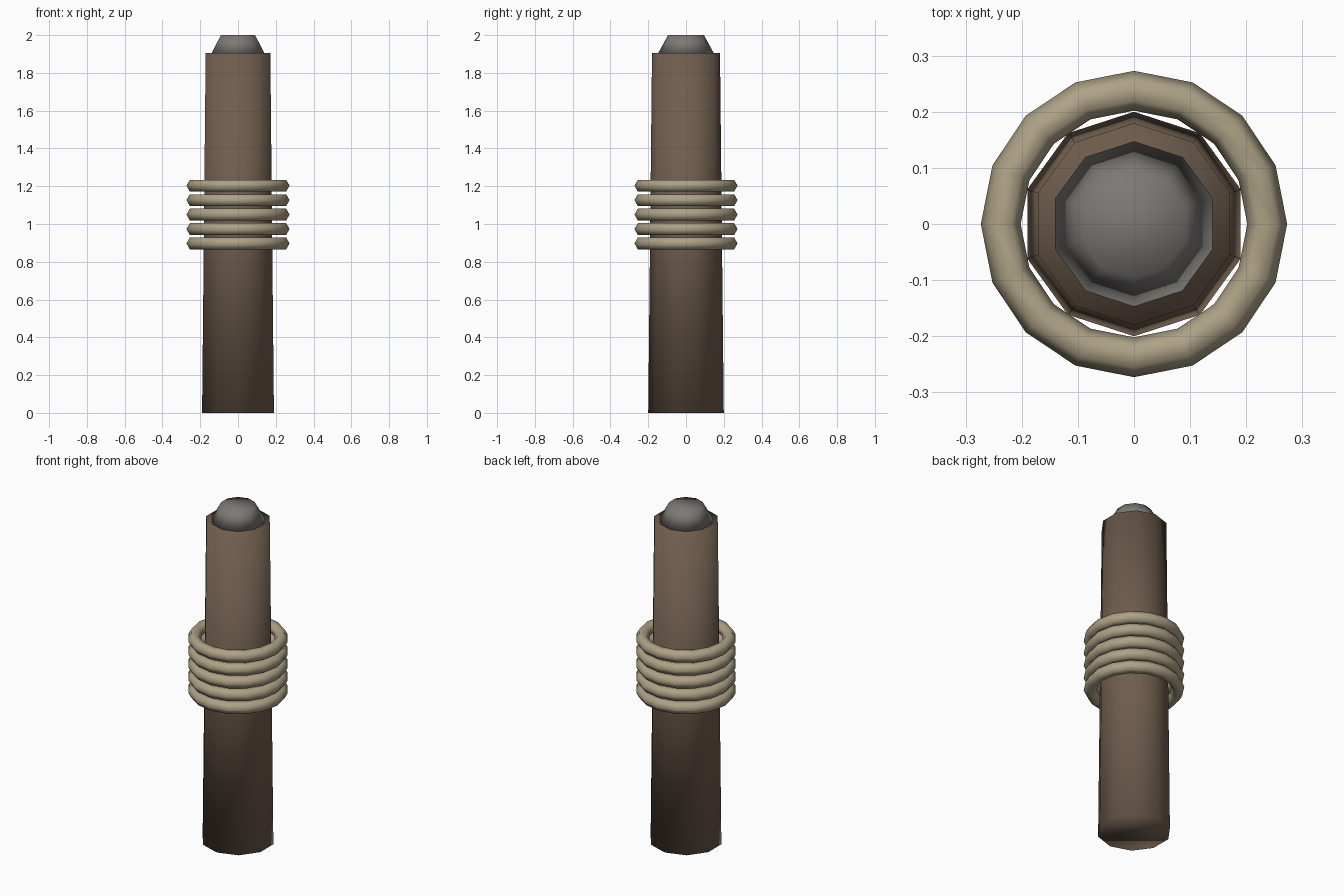
import bpy

if "Cube" in bpy.data.objects:
    bpy.data.objects.remove(bpy.data.objects["Cube"])


def material(name, rgb):
    m = bpy.data.materials.new(name)
    m.diffuse_color = (*rgb, 1)
    m.use_nodes = True
    m.node_tree.nodes["Principled BSDF"].inputs["Base Color"].default_value = m.diffuse_color
    return m


def finish(name, mat):
    ob = bpy.context.object
    ob.name = name
    if mat:
        ob.data.materials.append(mat)
    bpy.ops.object.shade_smooth()


def tapered(name, r1, r2, z1, z2, mat):
    bpy.ops.mesh.primitive_cone_add(vertices=10, radius1=r1, radius2=r2,
                                    depth=z2 - z1, location=(0, 0, (z1 + z2) / 2))
    finish(name, mat)


wood = material("wood", (0.16, 0.11, 0.075))
rope = material("rope", (0.42, 0.36, 0.24))
iron = material("iron", (0.2, 0.19, 0.175))

# Ten-sided tapering post and its metal cap
tapered("post", 0.2, 0.18, 0, 1.905, wood)
tapered("cap", 0.147, 0.095, 1.905, 2.0, iron)

# Five rope coils around the middle
for i in range(5):
    bpy.ops.mesh.primitive_torus_add(major_segments=16, minor_segments=6,
                                     major_radius=0.2375, minor_radius=0.0355,
                                     location=(0, 0, 0.897 + i * 0.0765))
    finish(f"rope_coil_{i + 1}", rope)
